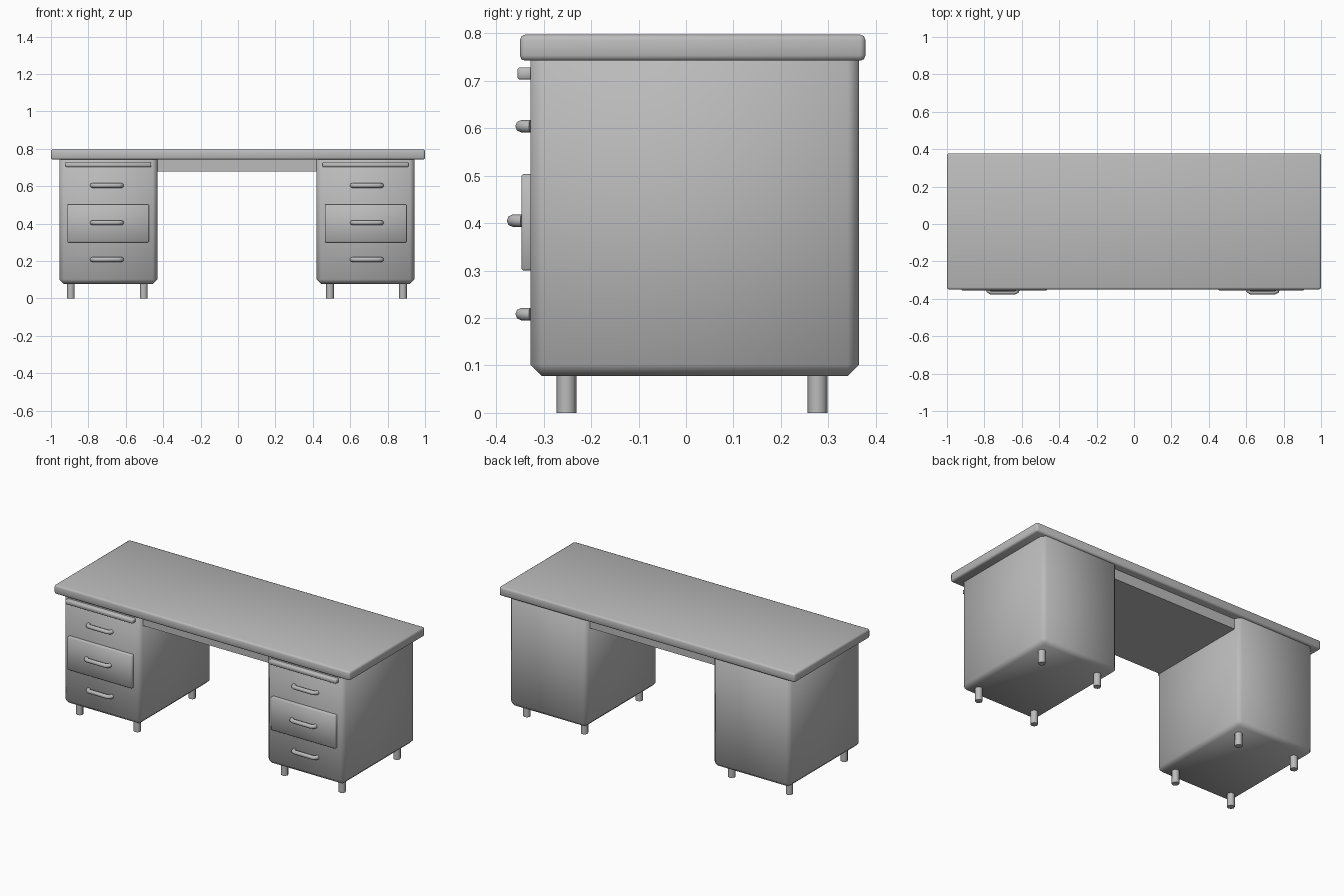
import bpy
import bmesh
import math
from mathutils import Matrix

if "Cube" in bpy.data.objects:
    bpy.data.objects.remove(bpy.data.objects["Cube"], do_unlink=True)

AXIS = -0.006  # mirror line between the two pedestals

grey = bpy.data.materials.new("painted_grey")
grey.use_nodes = True
GREY = (0.5, 0.5, 0.5, 1)
grey.diffuse_color = GREY
grey.node_tree.nodes["Principled BSDF"].inputs["Base Color"].default_value = GREY


def finish(name, bm, smooth=True):
    mesh = bpy.data.meshes.new(name)
    for face in bm.faces:
        face.smooth = smooth
    bm.to_mesh(mesh)
    bm.free()
    mesh.materials.append(grey)
    obj = bpy.data.objects.new(name, mesh)
    bpy.context.collection.objects.link(obj)
    return obj


def box(name, x, y, z, bevel=0.0, segments=1):
    """Box from (min, max) ranges with softened edges."""
    bm = bmesh.new()
    size = [r[1] - r[0] for r in (x, y, z)]
    centre = [(r[0] + r[1]) / 2 for r in (x, y, z)]
    bmesh.ops.create_cube(bm, size=1, matrix=Matrix.Translation(centre) @ Matrix.Diagonal((*size, 1)))
    if bevel:
        bmesh.ops.bevel(bm, geom=bm.edges[:], offset=bevel, segments=segments,
                        profile=0.5, affect='EDGES')
    return finish(name, bm, smooth=bevel > 0)


def leg(name, x, y):
    bm = bmesh.new()
    bmesh.ops.create_cone(bm, cap_ends=True, segments=8, radius1=0.021, radius2=0.021,
                          depth=0.1, matrix=Matrix.Translation((x, y, 0.05)))
    obj = finish(name, bm)
    smooth_by_angle(obj)


def smooth_by_angle(obj):
    bpy.ops.object.select_all(action='DESELECT')
    obj.select_set(True)
    bpy.context.view_layer.objects.active = obj
    bpy.ops.object.shade_smooth_by_angle(angle=math.radians(50))


def handle(name, x, y, z):
    """Bar pull bent back to the drawer front at both ends."""
    half = [(0.078, 0.0), (0.075, -0.012), (0.062, -0.019)]
    path = [(-px, py) for px, py in half] + half[::-1]
    curve = bpy.data.curves.new(name, 'CURVE')
    curve.dimensions = '3D'
    curve.bevel_depth = 0.013
    curve.bevel_resolution = 2
    curve.use_fill_caps = True
    spline = curve.splines.new('POLY')
    spline.points.add(len(path) - 1)
    for point, (px, py) in zip(spline.points, path):
        point.co = (x + px, y + py, z, 1)
    curve.materials.append(grey)
    obj = bpy.data.objects.new(name, curve)
    bpy.context.collection.objects.link(obj)


# Desktop and the shallow centre section beneath it
box("desktop", (-1, 1), (-0.35, 0.378), (0.742, 0.797), 0.011, 2)
box("centre_apron", (-0.45, 0.44), (-0.30, 0.33), (0.68, 0.75))

# Two mirrored pedestals
for side, sign in (("right", -1), ("left", 1)):
    def span(centre, half):
        c = AXIS + sign * centre
        return (c - half, c + half)

    box(side + "_pedestal", span(0.6875, 0.262), (-0.328, 0.365), (0.078, 0.775), 0.024)
    box(side + "_writing_slide", span(0.6875, 0.229), (-0.355, -0.31), (0.702, 0.728), 0.004)
    box(side + "_drawer_front", span(0.6885, 0.218), (-0.347, -0.31), (0.30, 0.503), 0.004)

    x = AXIS + sign * 0.695
    for label, y, z in (("top", -0.328, 0.604), ("middle", -0.346, 0.405), ("bottom", -0.328, 0.208)):
        handle(f"{side}_{label}_handle", x, y, z)

    for edge, offset in (("inner", -0.195), ("outer", 0.195)):
        for end, y in (("front", -0.252), ("back", 0.277)):
            leg(f"{side}_{edge}_{end}_leg", AXIS + sign * (0.693 + offset), y)
